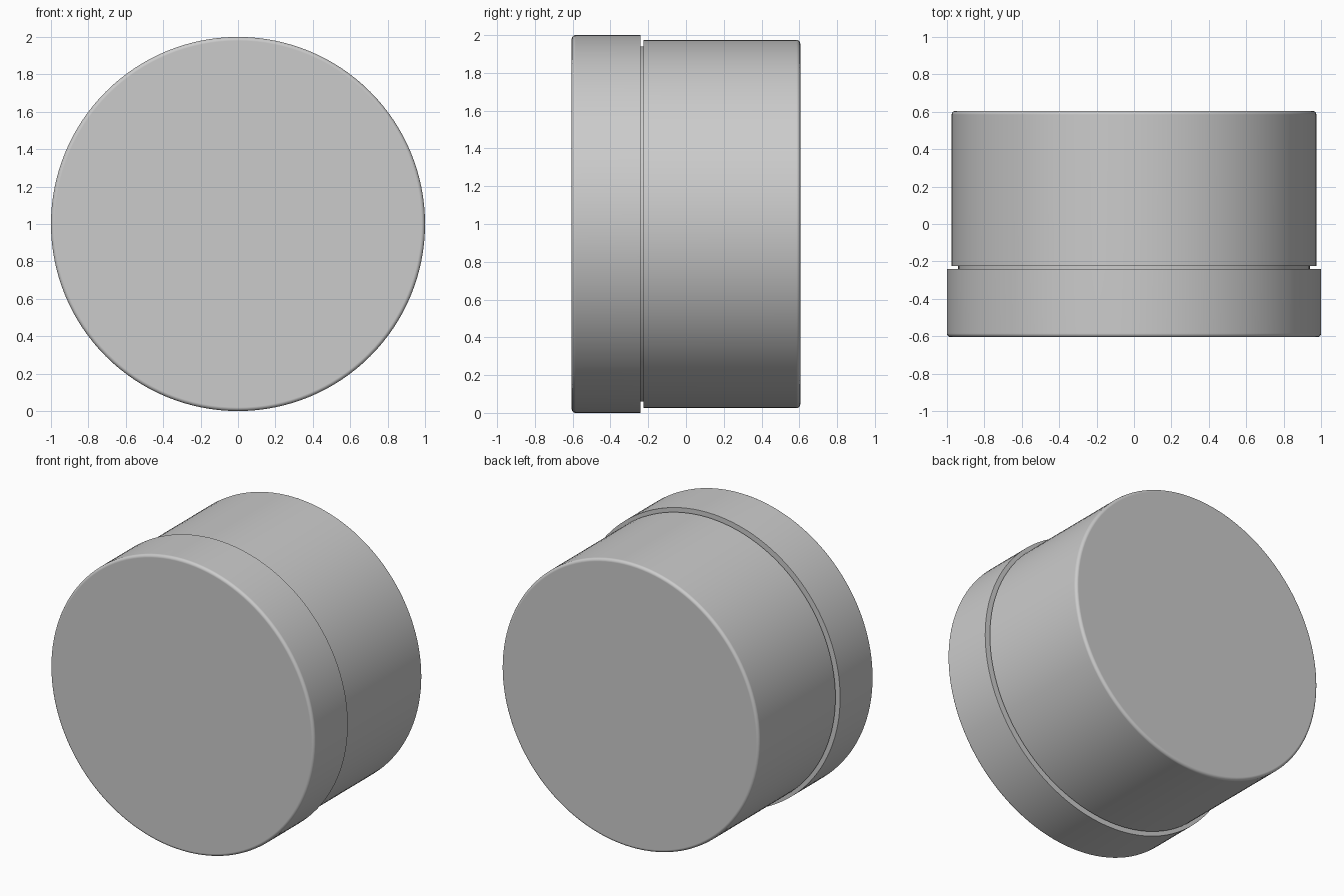
import bpy, bmesh, math

if "Cube" in bpy.data.objects:
    bpy.data.objects.remove(bpy.data.objects["Cube"])

SEGMENTS = 128
CENTRE_Z = 1.0


def rounded_corner(radius, y, direction, r=0.02, steps=5):
    """Profile points from the flat end (at y) round to the side wall."""
    pts = []
    for i in range(steps + 1):
        a = math.radians(90) * i / steps
        pts.append((radius - r + r * math.sin(a),
                    y + direction * (r - r * math.cos(a))))
    return pts


def lathe(name, profile):
    """Turn a (radius, y) profile about the y axis and cap both ends."""
    bm = bmesh.new()
    rings = []
    for radius, y in profile:
        rings.append([bm.verts.new((radius * math.cos(a), y,
                                    CENTRE_Z + radius * math.sin(a)))
                      for a in (2 * math.pi * i / SEGMENTS for i in range(SEGMENTS))])
    for a, b in zip(rings, rings[1:]):
        for i in range(SEGMENTS):
            j = (i + 1) % SEGMENTS
            bm.faces.new((a[i], a[j], b[j], b[i]))
    bm.faces.new(rings[0])
    bm.faces.new(rings[-1])
    bmesh.ops.recalc_face_normals(bm, faces=bm.faces)
    mesh = bpy.data.meshes.new(name)
    bm.to_mesh(mesh)
    bm.free()
    obj = bpy.data.objects.new(name, mesh)
    bpy.context.collection.objects.link(obj)
    bpy.ops.object.select_all(action='DESELECT')
    obj.select_set(True)
    bpy.context.view_layer.objects.active = obj
    bpy.ops.object.shade_smooth_by_angle(angle=math.radians(30))
    # keep the flat ends evenly shaded
    weighted = obj.modifiers.new("weighted_normals", 'WEIGHTED_NORMAL')
    weighted.keep_sharp = True
    return obj


# Wide front cap with a softened front rim
lathe("front_cap", rounded_corner(1.0, -0.605, 1) + [(1.0, -0.24)])

# Main drum with a softened back rim and a narrow neck meeting the cap
lathe("drum_body", rounded_corner(0.975, 0.605, -1)
      + [(0.975, -0.225), (0.94, -0.225), (0.94, -0.24)])
